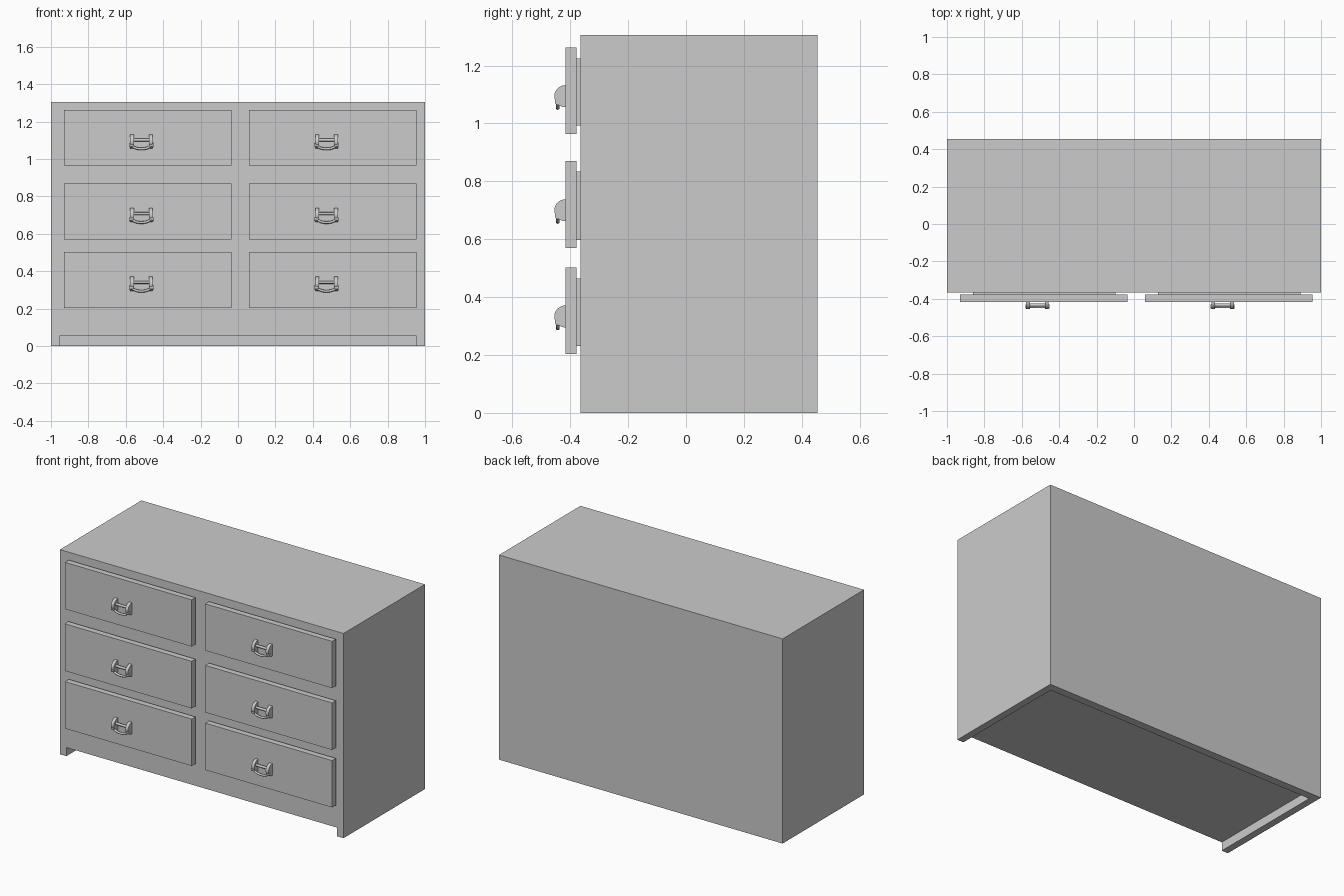
import bpy
import bmesh
import math

if "Cube" in bpy.data.objects:
    bpy.data.objects.remove(bpy.data.objects["Cube"], do_unlink=True)

grey = bpy.data.materials.new("plain_grey")
grey.use_nodes = True
grey.diffuse_color = (0.6, 0.6, 0.6, 1)
grey.node_tree.nodes["Principled BSDF"].inputs["Base Color"].default_value = (0.6, 0.6, 0.6, 1)


def finish(name, bm, smooth=False):
    """Turn a bmesh into a coloured object."""
    bmesh.ops.recalc_face_normals(bm, faces=bm.faces)
    mesh = bpy.data.meshes.new(name)
    bm.to_mesh(mesh)
    bm.free()
    mesh.materials.append(grey)
    obj = bpy.data.objects.new(name, mesh)
    bpy.context.collection.objects.link(obj)
    if smooth:
        bpy.ops.object.select_all(action="DESELECT")
        obj.select_set(True)
        bpy.context.view_layer.objects.active = obj
        bpy.ops.object.shade_smooth_by_angle(angle=math.radians(40))
    return obj


def box(name, x, y, z):
    """Box from (low, high) pairs on each axis."""
    bm = bmesh.new()
    bmesh.ops.create_cube(bm, size=1)
    for v in bm.verts:
        v.co = [sum(r) / 2 + c * (r[1] - r[0]) for r, c in zip((x, y, z), v.co)]
    return finish(name, bm)


def prism(name, outline, to_point, offset):
    """Extrude a flat outline along an offset."""
    bm = bmesh.new()
    face = bm.faces.new([bm.verts.new(to_point(*p)) for p in outline])
    new = bmesh.ops.extrude_face_region(bm, geom=[face])["geom"]
    bmesh.ops.translate(bm, vec=offset,
                        verts=[v for v in new if isinstance(v, bmesh.types.BMVert)])
    return finish(name, bm, smooth=True)


def tube(name, points, radius, sides=10):
    """Round rod swept along points lying in an xz plane."""
    bm = bmesh.new()
    rings = []
    for i, (x, y, z) in enumerate(points):
        a, b = points[max(i - 1, 0)], points[min(i + 1, len(points) - 1)]
        slope = math.atan2(b[2] - a[2], b[0] - a[0])
        ring = []
        for k in range(sides):
            t = math.tau * k / sides
            u = radius * math.cos(t)
            ring.append(bm.verts.new((x - u * math.sin(slope),
                                      y + radius * math.sin(t),
                                      z + u * math.cos(slope))))
        rings.append(ring)
    for r, s in zip(rings, rings[1:]):
        for k in range(sides):
            n = (k + 1) % sides
            bm.faces.new((r[k], r[n], s[n], s[k]))
    bm.faces.new(rings[0])
    bm.faces.new(rings[-1])
    return finish(name, bm, smooth=True)


# Carcass with a recess under it, open at the front
FRONT, BACK, TOP = -0.365, 0.455, 1.305
carcass = box("carcass", (-1, 1), (FRONT, BACK), (0, TOP))
cutter = box("base_recess_cutter", (-0.955, 0.955), (FRONT - 0.1, BACK - 0.05), (-0.1, 0.055))
cutter.hide_render = True
cut = carcass.modifiers.new("base_recess", "BOOLEAN")
cut.operation = "DIFFERENCE"
cut.solver = "EXACT"
cut.object = cutter
bpy.context.view_layer.objects.active = carcass
bpy.ops.object.modifier_apply(modifier=cut.name)
bpy.data.objects.remove(cutter, do_unlink=True)


def handle(label, cx, cz, y):
    """Two half-round brackets, a cross bar and a hanging bail."""
    half_disc = [(math.pi * i / 16) for i in range(17)]
    outline = [(y - 0.039 * math.sin(t), cz + 0.038 * math.cos(t)) for t in half_disc]
    for side, x in (("right", cx - 0.06), ("left", cx + 0.04)):
        prism(f"{label}_{side}_bracket", outline,
              lambda py, pz: (x, py, pz), (0.02, 0, 0))
    tube(f"{label}_bar", [(cx - 0.045, y - 0.017, cz + 0.008),
                          (cx + 0.045, y - 0.017, cz + 0.008)], 0.008)
    arc = [math.pi * i / 12 for i in range(13)]
    tube(f"{label}_bail", [(cx - 0.05 * math.cos(t), y - 0.027,
                            cz - 0.018 - 0.022 * math.sin(t)) for t in arc], 0.007)
    # Small pivot pegs at the bail ends
    for side, s in (("right", -1), ("left", 1)):
        tube(f"{label}_{side}_peg", [(cx + s * 0.042, y - 0.026, cz - 0.02),
                                     (cx + s * 0.064, y - 0.026, cz - 0.02)], 0.011)


# Drawers: raised front panel, narrower box behind it, and handle
columns = {"right": (-0.93, -0.035), "left": (0.06, 0.955)}
rows = {"bottom": (0.203, 0.502), "middle": (0.57, 0.87), "top": (0.964, 1.262)}
PANEL_FRONT, PANEL_BACK = -0.416, -0.378
for row, (z0, z1) in rows.items():
    for column, (x0, x1) in columns.items():
        label = f"{row}_{column}_drawer"
        box(label + "_front", (x0, x1), (PANEL_FRONT, PANEL_BACK), (z0, z1))
        box(label + "_box", (x0 + 0.068, x1 - 0.065), (PANEL_BACK - 0.01, FRONT + 0.02),
            (z0 + 0.028, z1 - 0.037))
        handle(label + "_handle", (x0 + x1) / 2 - 0.034, z0 + 0.13, PANEL_FRONT)
